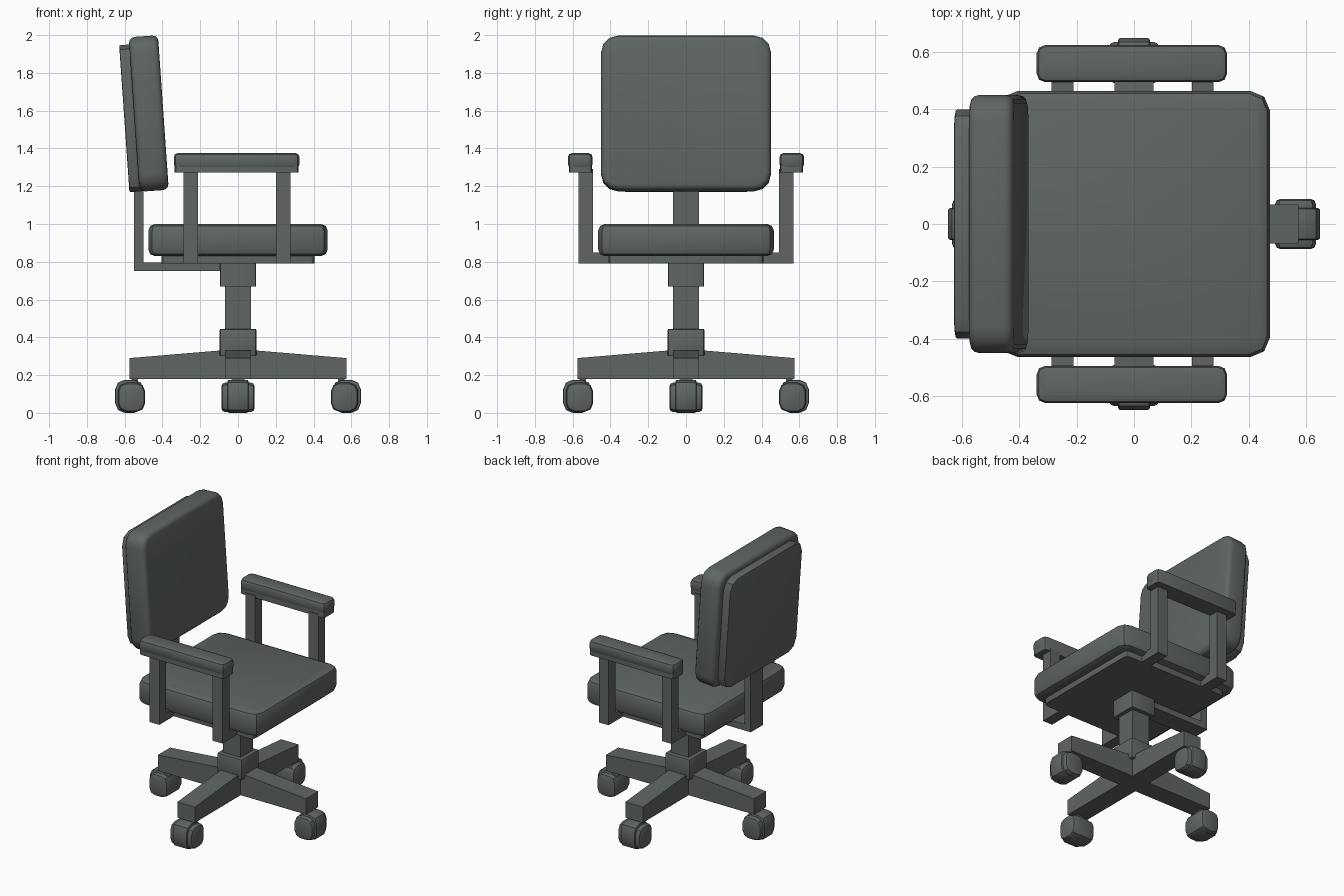
import bpy, bmesh, math
from mathutils import Matrix, Vector

if "Cube" in bpy.data.objects:
    bpy.data.objects.remove(bpy.data.objects["Cube"])

mat = bpy.data.materials.new("dark grey green")
mat.diffuse_color = (0.115, 0.133, 0.125, 1)
mat.use_nodes = True
mat.node_tree.nodes["Principled BSDF"].inputs["Base Color"].default_value = mat.diffuse_color


def finish(name, bm):
    bmesh.ops.recalc_face_normals(bm, faces=bm.faces)
    me = bpy.data.meshes.new(name)
    bm.to_mesh(me)
    bm.free()
    me.materials.append(mat)
    ob = bpy.data.objects.new(name, me)
    bpy.context.collection.objects.link(ob)
    bpy.context.view_layer.objects.active = ob
    ob.select_set(True)
    bpy.ops.object.shade_smooth_by_angle(angle=math.radians(32))
    ob.select_set(False)
    return ob


def block(name, lo, hi, axis=2, corner=0, edge=0, segs=2, tilt=0):
    """Box with rounded corners around one axis and bevelled rims."""
    lo, hi = Vector(lo), Vector(hi)
    bm = bmesh.new()
    bmesh.ops.create_cube(bm, size=1)
    bmesh.ops.scale(bm, vec=hi - lo, verts=bm.verts)

    def along(e):
        d = (e.verts[0].co - e.verts[1].co).normalized()
        return abs(d[axis]) > 0.99
    if corner:
        bmesh.ops.bevel(bm, geom=[e for e in bm.edges if along(e)], offset=corner,
                        segments=segs, profile=0.5, affect='EDGES')
    if edge:
        rims = [e for e in bm.edges if not along(e)]
        bmesh.ops.bevel(bm, geom=rims, offset=edge, segments=segs,
                        profile=0.5, affect='EDGES')
    bmesh.ops.transform(bm, verts=bm.verts, matrix=Matrix.Translation((lo + hi) / 2)
                        @ Matrix.Rotation(math.radians(tilt), 4, 'Y'))
    return finish(name, bm)


# seat
block("seat_cushion", (-0.475, -0.465, 0.83), (0.475, 0.465, 1.0), 2, 0.07, 0.035)
block("seat_pan", (-0.405, -0.41, 0.79), (0.405, 0.41, 0.84), 2, 0.03)

# backrest, leaning back
block("back_cushion", (-0.55, -0.45, 1.175), (-0.395, 0.45, 1.995), 0, 0.09, 0.03, 3, -4)
block("back_panel", (-0.602, -0.40, 1.17), (-0.53, 0.40, 1.95), 0, 0.08, 0.008, 2, -4)
block("back_upright", (-0.55, -0.068, 0.75), (-0.50, 0.068, 1.3))
block("back_bar", (-0.55, -0.068, 0.75), (-0.05, 0.068, 0.795))

# armrests
for s, side in ((-1, "front"), (1, "back")):
    def arm(name, x0, x1, y0, y1, z0, z1, **kw):
        ya, yb = sorted((s * y0, s * y1))
        block(f"{side}_{name}", (x0, ya, z0), (x1, yb, z1), **kw)
    arm("arm_pad", -0.34, 0.325, 0.495, 0.625, 1.295, 1.375, corner=0.03, edge=0.02)
    arm("arm_rail", -0.335, 0.32, 0.498, 0.62, 1.272, 1.31, corner=0.02)
    for i, x in enumerate((-0.25, 0.24)):
        arm(f"arm_post_{i}", x - 0.038, x + 0.038, 0.493, 0.57, 0.79, 1.29)
        arm(f"arm_bracket_{i}", x - 0.038, x + 0.038, 0.38, 0.57, 0.79, 0.85)

# column
block("column_collar", (-0.095, -0.095, 0.67), (0.095, 0.095, 0.795), 2, 0.006)
block("column", (-0.068, -0.068, 0.40), (0.068, 0.068, 0.70))
block("hub", (-0.097, -0.097, 0.30), (0.097, 0.097, 0.445), 2, 0.012, 0.008)

# four tapered legs with casters
for i in range(4):
    turn = Matrix.Rotation(i * math.pi / 2, 4, 'Z')
    bm = bmesh.new()
    side = [(0, 0.18), (0.575, 0.18), (0.575, 0.29), (0.1, 0.33), (0, 0.33)]
    f = bm.faces.new([bm.verts.new((x, -0.068, z)) for x, z in side])
    r = bmesh.ops.extrude_face_region(bm, geom=[f])
    bmesh.ops.translate(bm, vec=(0, 0.136, 0),
                        verts=[v for v in r["geom"] if isinstance(v, bmesh.types.BMVert)])
    finish(f"leg_{i}", bm).matrix_world = turn
    for ob in (
        block(f"caster_pin_{i}", (0.53, -0.035, 0.12), (0.565, 0.035, 0.19)),
        block(f"caster_wheel_{i}", (0.492, -0.088, 0.005), (0.636, 0.088, 0.16), 1, 0.045, 0.02),
        block(f"caster_hood_{i}", (0.50, -0.055, 0.0), (0.65, 0.055, 0.175), 1, 0.05, 0.008),
    ):
        ob.matrix_world = turn
